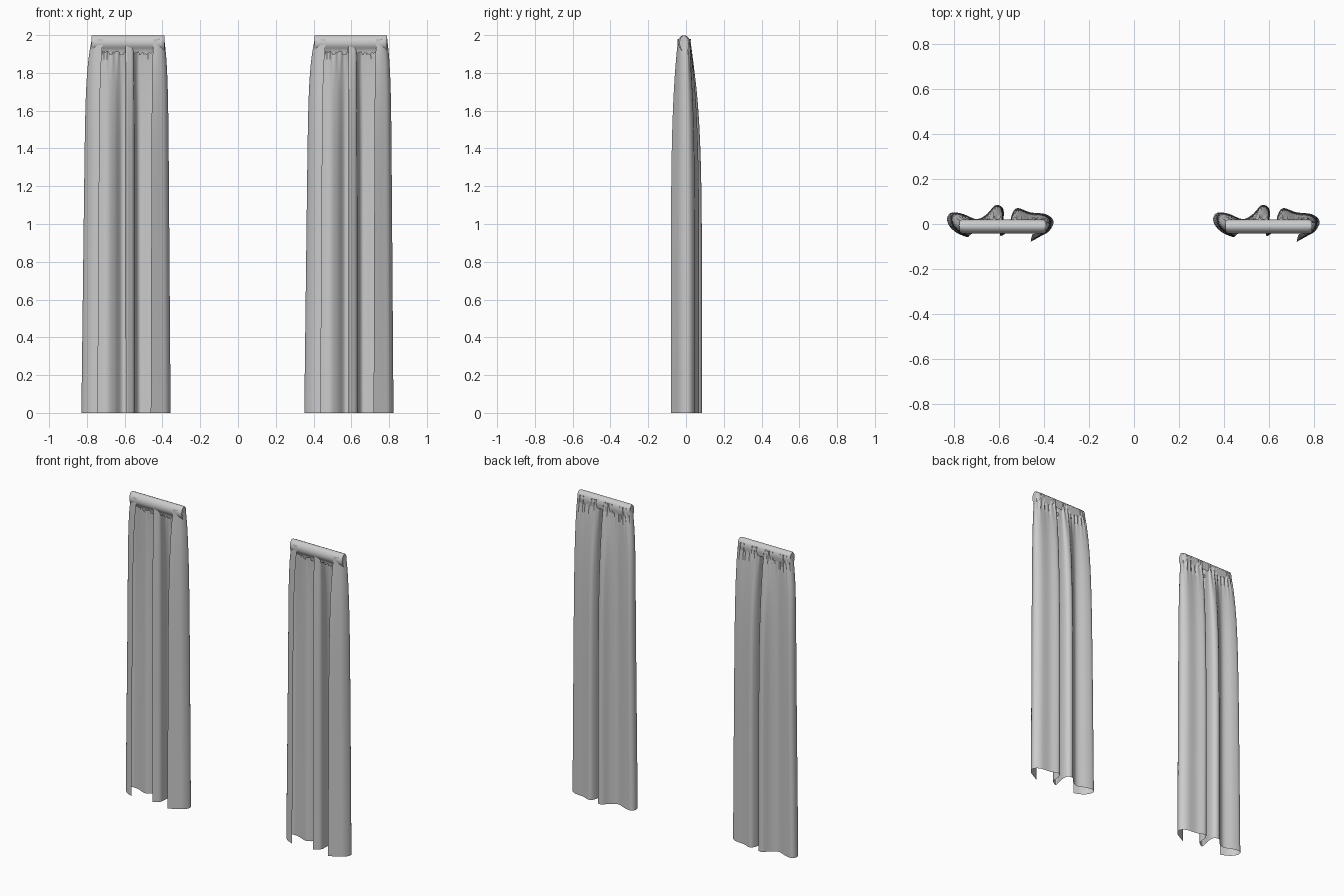
import bpy, bmesh, math, random
from mathutils import Vector

if "Cube" in bpy.data.objects:
    bpy.data.objects.remove(bpy.data.objects["Cube"])

random.seed(4)
SPACING = 1.18   # distance between the two identical curtains

# Cloth cross-section (x, y) at the hem and matching one gathered at the top
HEM = [(-.742, -.058), (-.785, -.04), (-.818, -.01), (-.829, .025), (-.81, .05),
       (-.765, .045), (-.70, .022), (-.655, .042), (-.615, .083), (-.583, .072),
       (-.578, .03), (-.594, -.048), (-.57, -.042), (-.549, -.02), (-.543, .035),
       (-.518, .07), (-.46, .052), (-.39, .043), (-.357, .012), (-.375, -.03),
       (-.415, -.055), (-.462, -.08)]
TOP = [(-.715, -.042), (-.745, -.04), (-.768, -.025), (-.775, -.005), (-.765, .012),
       (-.735, .018), (-.69, .012), (-.65, .015), (-.618, .02), (-.588, .018),
       (-.585, .01), (-.597, -.034), (-.575, -.036), (-.555, -.028), (-.548, .01),
       (-.525, .02), (-.47, .014), (-.415, .016), (-.390, .003), (-.398, -.025),
       (-.42, -.04), (-.448, -.044)]


def smooth_path(pts, steps):
    """Catmull-Rom through the points."""
    p = [Vector(q) for q in pts]
    p = [2 * p[0] - p[1]] + p + [2 * p[-1] - p[-2]]
    out = []
    for i in range(1, len(p) - 2):
        a, b, c, d = p[i - 1:i + 3]
        for s in range(steps):
            t = s / steps
            out.append(.5 * (2 * b + (c - a) * t + (2 * a - 5 * b + 4 * c - d) * t * t
                             + (3 * b - a - 3 * c + d) * t ** 3))
    return out + [p[-2]]


def loft(name, rows, cap=False):
    bm = bmesh.new()
    grid = [[bm.verts.new(v) for v in row] for row in rows]
    for a, b in zip(grid, grid[1:]):
        for i in range(len(a) - 1):
            bm.faces.new((a[i], a[i + 1], b[i + 1], b[i]))
    if cap:
        bm.faces.new(grid[0])
        bm.faces.new(grid[-1][::-1])
    bmesh.ops.recalc_face_normals(bm, faces=bm.faces)
    me = bpy.data.meshes.new(name)
    bm.to_mesh(me)
    bm.free()
    ob = bpy.data.objects.new(name, me)
    bpy.context.collection.objects.link(ob)
    bpy.context.view_layer.objects.active = ob
    ob.select_set(True)
    bpy.ops.object.shade_smooth_by_angle(angle=math.radians(40))
    ob.select_set(False)
    return ob


# Pleated cloth: slow taper in x, folds flatten quickly near the top
hem, top = smooth_path(HEM, 6), smooth_path(TOP, 6)
heights = [.2 * i for i in range(7)] + [1.3 + .05 * i for i in range(12)]
heights += [1.88, 1.91, 1.94, 1.965, 1.98]
rows = []
for z in heights:
    gather = min(1, (z / 1.96) ** 6)
    taper = .45 * z / 2 + .55 * min(1, (z / 1.97) ** 14)
    pinch = max(0, (z - 1.78) / .2)
    row = []
    for h, t in zip(hem, top):
        x = h.x + (t.x - h.x) * taper
        y = h.y + (t.y - h.y) * gather
        if y > 0:
            y += .006 * pinch * math.sin(h.x * 190)   # small tucks under the rod
        row.append((x, y, z))
    rows.append(row)
cloth = loft("left_curtain_cloth", rows)

# Rod pocket: cloth folded over the top, with a ragged gathered lower edge
PROFILE = [(.018, 1.925), (.021, 1.96), (.012, 1.988), (-.01, 1.999), (-.028, 1.992),
           (-.041, 1.972), (-.042, 1.948), (-.032, 1.928), (-.024, 1.915)]
prof = smooth_path(PROFILE, 3)
X0, X1, N = -.775, -.39, 64
rows = []
for i in range(N + 1):
    x = X0 + (X1 - X0) * i / N
    end = min(x - X0, X1 - x)
    k = 1 if end > .025 else .72 + .28 * math.sqrt(max(0, 1 - (1 - end / .025) ** 2))
    drop = random.uniform(0, .022) if .06 < end else 0
    row = []
    for j, p in enumerate(prof):
        y = -.011 + (p.x + .011) * k
        z = 1.955 + (p.y - 1.955) * (.85 + .15 * k)
        if j >= len(prof) - 2:
            z -= drop * (j - len(prof) + 3) / 2
        row.append((x, y, z))
    rows.append(row)
pocket = loft("left_rod_pocket", rows, cap=True)

# Second curtain is the same shape moved along x
for ob in (cloth, pocket):
    twin = bpy.data.objects.new(ob.name.replace("left", "right"), ob.data)
    twin.location.x = SPACING
    bpy.context.collection.objects.link(twin)
